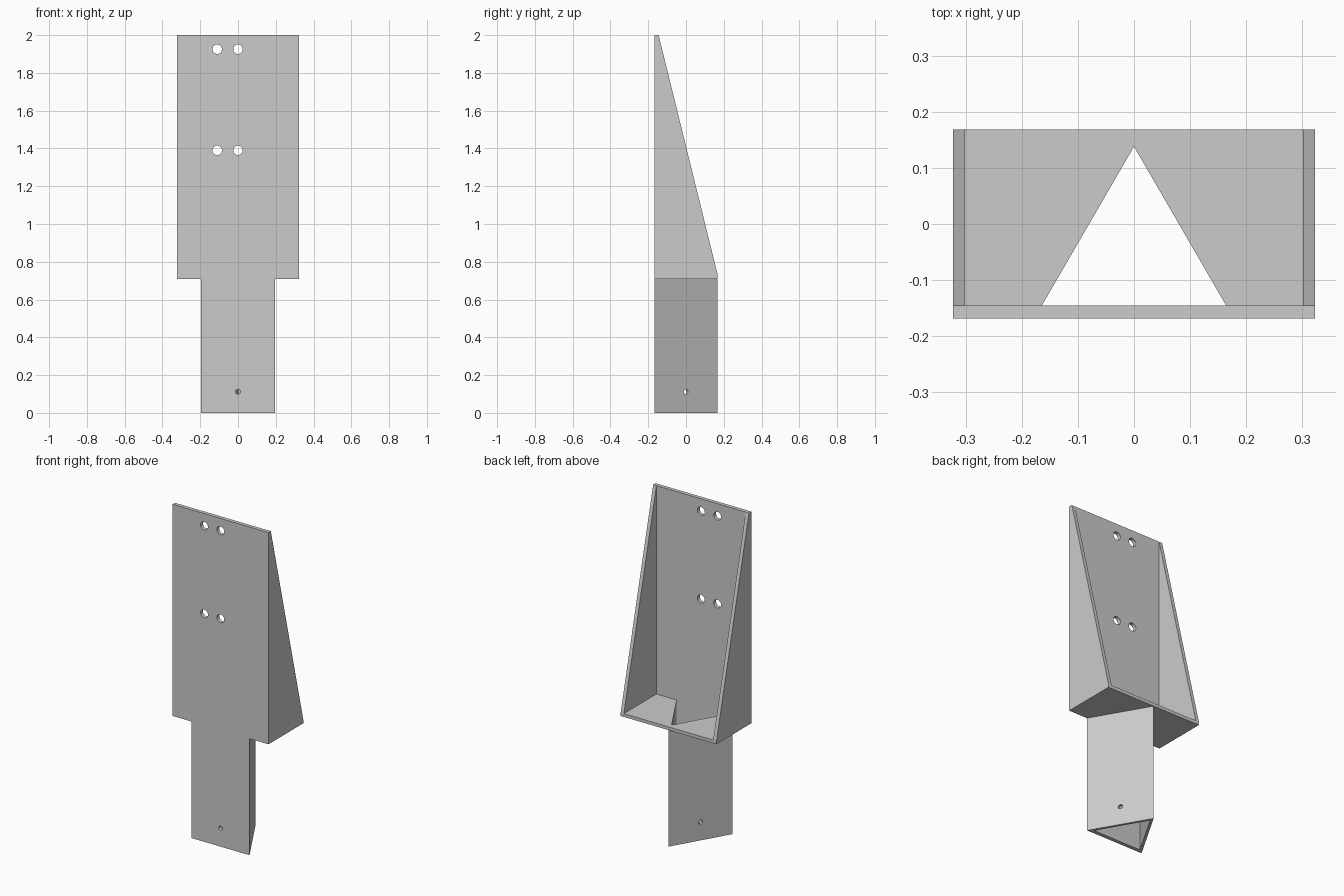
import bpy, bmesh, math
from mathutils import Matrix, Vector

cube = bpy.data.objects.get("Cube")
if cube:
    bpy.data.objects.remove(cube, do_unlink=True)

mat = bpy.data.materials.new("plain grey")
mat.use_nodes = True
grey = (0.6, 0.6, 0.6, 1)
mat.diffuse_color = grey
mat.node_tree.nodes["Principled BSDF"].inputs["Base Color"].default_value = grey

FRONT, BACK = -0.168, 0.168      # outer depth
INNER = -0.145                   # inside face of the front plate
HALF_W, WALL = 0.323, 0.022
SHELF, FLOOR = 0.71, 0.73        # underside and top of the tray floor


def link(name, bm):
    bmesh.ops.recalc_face_normals(bm, faces=bm.faces)
    mesh = bpy.data.meshes.new(name)
    bm.to_mesh(mesh)
    bm.free()
    mesh.materials.append(mat)
    obj = bpy.data.objects.new(name, mesh)
    bpy.context.collection.objects.link(obj)
    return obj


def extrude(name, points, offset):
    """Solid made by sweeping a flat polygon along an offset."""
    bm = bmesh.new()
    face = bm.faces.new([bm.verts.new(p) for p in points])
    swept = bmesh.ops.extrude_face_region(bm, geom=[face], use_keep_orig=True)
    verts = [g for g in swept["geom"] if isinstance(g, bmesh.types.BMVert)]
    bmesh.ops.translate(bm, verts=verts, vec=offset)
    return link(name, bm)


def triangle(name, half, base, apex, z0, z1):
    points = [(-half, base, z0), (half, base, z0), (0, apex, z0)]
    return extrude(name, points, (0, 0, z1 - z0))


def drill(name, center, direction, radius, depth):
    bm = bmesh.new()
    turn = Vector(direction).to_track_quat('Z', 'Y').to_matrix().to_4x4()
    bmesh.ops.create_cone(bm, cap_ends=True, segments=32, radius1=radius,
                          radius2=radius, depth=depth,
                          matrix=Matrix.Translation(center) @ turn)
    return link(name, bm)


# Wedge-sided upper tray
profile = [(FRONT, SHELF), (BACK, SHELF), (BACK, FLOOR), (INNER, 2), (FRONT, 2)]
bracket = extrude("mounting_bracket", [(-HALF_W, y, z) for y, z in profile],
                  (2 * HALF_W, 0, 0))

# Triangular socket below, flush with the front plate
socket = triangle("socket", 0.195, FRONT, BACK, 0, SHELF + 0.01)

# Tray hollow and the triangular passage through floor and socket
w = HALF_W - WALL
hollow = extrude("tray_hollow", [(-w, INNER, FLOOR), (w, INNER, FLOOR),
                                 (w, 1, FLOOR), (-w, 1, FLOOR)], (0, 0, 2))
passage = triangle("passage", 0.164, INNER, 0.138, -0.1, 0.8)

# Four screw holes in the plate
cutters = [hollow, passage]
for x in (-0.11, 0):
    for z in (1.39, 1.925):
        cutters.append(drill("screw_hole", (x, FRONT, z), (0, 1, 0), 0.025, 0.1))

# One pin hole in the middle of each socket wall
for center, angle in (((0, FRONT), -90), ((0.0975, 0), 30), ((-0.0975, 0), 150)):
    a = math.radians(angle)
    cutters.append(drill("pin_hole", (*center, 0.112),
                         (math.cos(a), math.sin(a), 0), 0.013, 0.08))

# Combine into one solid
for tool, operation in [(socket, 'UNION')] + [(c, 'DIFFERENCE') for c in cutters]:
    mod = bracket.modifiers.new(tool.name, 'BOOLEAN')
    mod.operation, mod.solver, mod.object = operation, 'EXACT', tool
bpy.context.view_layer.update()
result = bracket.evaluated_get(bpy.context.evaluated_depsgraph_get())
solid = bpy.data.meshes.new_from_object(result)
bracket.modifiers.clear()
bracket.data = solid
for tool in [socket] + cutters:
    bpy.data.objects.remove(tool, do_unlink=True)
